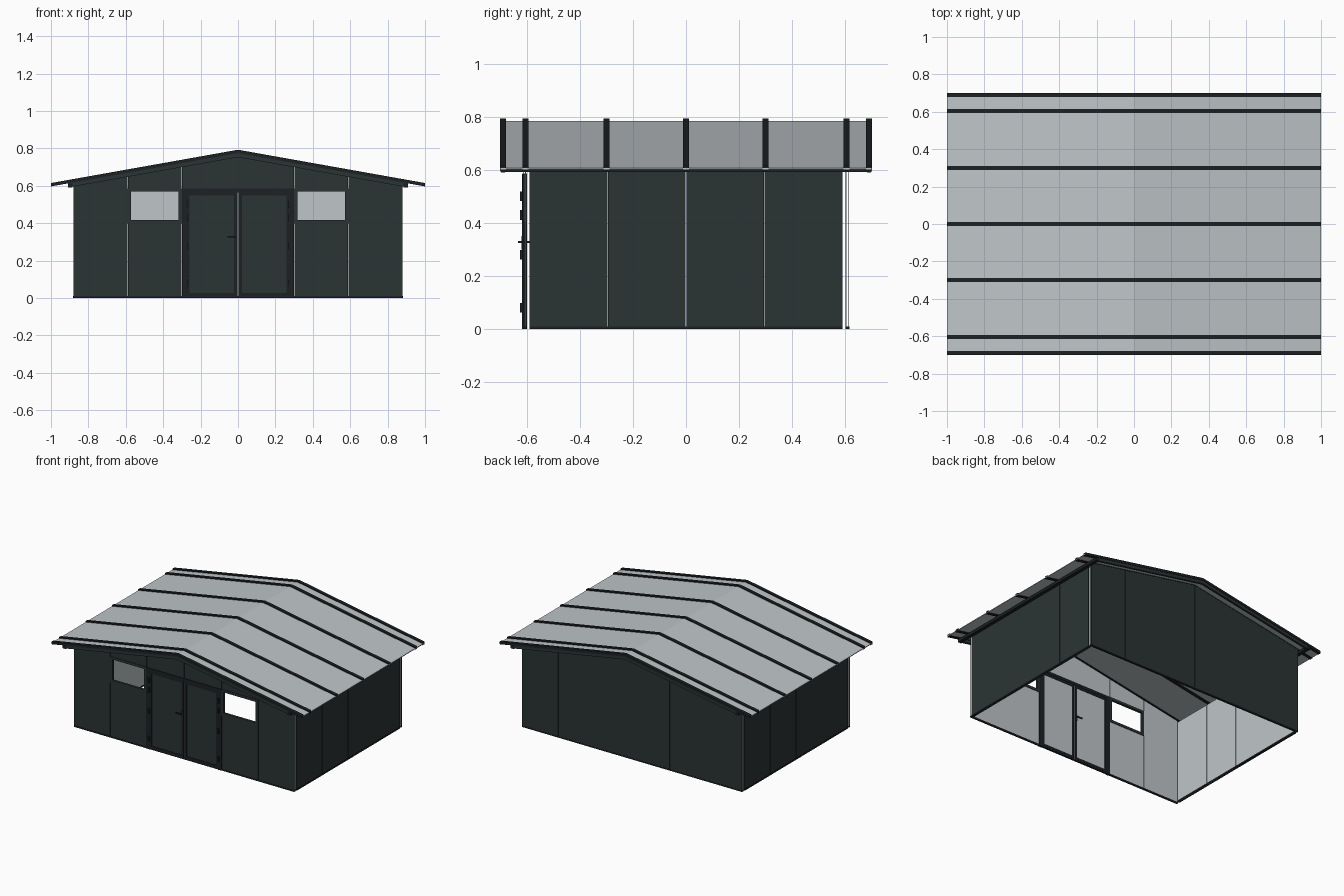
import bpy, bmesh
from mathutils import Vector

cube = bpy.data.objects.get("Cube")
if cube:
    bpy.data.objects.remove(cube, do_unlink=True)


def make_material(name, colour):
    m = bpy.data.materials.new(name)
    m.diffuse_color = (*colour, 1)
    m.use_nodes = True
    m.node_tree.nodes["Principled BSDF"].inputs["Base Color"].default_value = (*colour, 1)
    return m


GREEN = make_material("dark green cladding", (0.024, 0.034, 0.034))
TRIM = make_material("blackish trim", (0.012, 0.015, 0.017))
PALE = make_material("pale grey panel", (0.52, 0.56, 0.58))

SLOPE = 0.178
COLUMNS = [-0.88, -0.59, -0.3, 0, 0.3, 0.59, 0.88]
SIDE_SEAMS = [-0.59, -0.295, 0, 0.295, 0.59]
SEAM = 0.001


def roof_z(x, drop=0.0):
    return 0.787 - SLOPE * abs(x) - drop


def prisms(name, outlines, axis, a, b, mat):
    """Extrude 2D outlines between a and b along axis 'x' or 'y'."""
    bm = bmesh.new()
    for outline in outlines:
        def place(p, d):
            return Vector((d, p[0], p[1])) if axis == "x" else Vector((p[0], d, p[1]))
        lo = [bm.verts.new(place(p, a)) for p in outline]
        hi = [bm.verts.new(place(p, b)) for p in outline]
        n = len(outline)
        bm.faces.new(lo)
        bm.faces.new(hi[::-1])
        for i in range(n):
            j = (i + 1) % n
            bm.faces.new((lo[j], lo[i], hi[i], hi[j]))
    bmesh.ops.recalc_face_normals(bm, faces=bm.faces)
    mesh = bpy.data.meshes.new(name)
    bm.to_mesh(mesh)
    bm.free()
    mesh.materials.append(mat)
    obj = bpy.data.objects.new(name, mesh)
    bpy.context.scene.collection.objects.link(obj)
    return obj


def rect(u0, u1, z0, z1):
    return [(u0, z0), (u1, z0), (u1, z1), (u0, z1)]


def frame(u0, u1, z0, z1, w):
    """Four bars around a rectangle, drawn inside its bounds."""
    return [rect(u0, u0 + w, z0, z1), rect(u1 - w, u1, z0, z1),
            rect(u0 + w, u1 - w, z0, z0 + w), rect(u0 + w, u1 - w, z1 - w, z1)]


def gable(x0, x1, z0):
    return [(x0 + SEAM, z0), (x1 - SEAM, z0),
            (x1 - SEAM, roof_z(x1, 0.012)), (x0 + SEAM, roof_z(x0, 0.012))]


def chevron(half, top, bottom):
    """Two sloping bars that meet at the ridge."""
    return [[(0, roof_z(0, bottom)), (s * half, roof_z(half, bottom)),
             (s * half, roof_z(half, top)), (0, roof_z(0, top))] for s in (-1, 1)]


# Gable walls: separate panels, with openings in the front
spans = list(zip(COLUMNS, COLUMNS[1:]))
back = [gable(a, b, 0) for a, b in spans]
front = []
for a, b in spans:
    mid = abs(a + b) / 2
    if mid < 0.2:
        front.append(gable(a, b, 0.575))
    elif mid < 0.5:
        front += [rect(a + SEAM, b - SEAM, 0, 0.41), gable(a, b, 0.575)]
    else:
        front.append(gable(a, b, 0))
prisms("front_wall_outside", front, "y", -0.613, -0.61, GREEN)
prisms("front_wall_inside", front, "y", -0.607, -0.604, PALE)
prisms("back_wall_outside", back, "y", 0.612, 0.615, GREEN)
prisms("back_wall_inside", back, "y", 0.602, 0.605, PALE)

# Side walls
side = [rect(a + SEAM, b - SEAM, 0, 0.6) for a, b in zip(SIDE_SEAMS, SIDE_SEAMS[1:])]
for s, label in ((1, "left"), (-1, "right")):
    prisms(label + "_wall_outside", side, "x", s * 0.877, s * 0.88, GREEN)
    prisms(label + "_wall_inside", side, "x", s * 0.866, s * 0.869, PALE)
    prisms(label + "_base_rail", [rect(-0.59, 0.59, 0, 0.01)], "x", s * 0.864, s * 0.882, TRIM)
    prisms(label + "_eave_beam", [rect(-0.7, 0.7, 0.592, 0.612)], "x", s * 0.885, s * 0.91, TRIM)

# Base rails of the gable walls
prisms("front_base_rail", [rect(-0.88, 0.88, 0, 0.01)], "y", -0.615, -0.603, TRIM)
prisms("back_base_rail", [rect(-0.88, 0.88, 0, 0.01)], "y", 0.601, 0.616, TRIM)

# Roof sheets, cross strips and gable boards
prisms("roof_sheets", chevron(1, 0.002, 0.007), "y", -0.7, 0.7, PALE)
for i, y in enumerate([-0.69, -0.605, -0.3, 0, 0.3, 0.605, 0.69]):
    prisms("roof_strip_%d" % (i + 1), chevron(1, -0.006, 0.012),
           "y", y - 0.011, y + 0.011, TRIM)
for s, label in ((-1, "front"), (1, "back")):
    prisms(label + "_gable_board", chevron(0.91, 0.007, 0.034),
           "y", s * 0.682, s * 0.698, GREEN)

# Windows: open frames beside the doors
for s, label in ((1, "left"), (-1, "right")):
    u0, u1 = sorted((s * 0.3, s * 0.59))
    prisms(label + "_window_frame", frame(u0, u1, 0.4, 0.587, 0.018), "y", -0.617, -0.6, GREEN)

# Double door: surround, leaves, leaf frames, hinges
surround = [rect(-0.3, -0.275, 0, 0.585), rect(0.275, 0.3, 0, 0.585),
            rect(-0.275, 0.275, 0.565, 0.585)]
prisms("door_surround", surround, "y", -0.618, -0.6, TRIM)
for s, label in ((1, "left"), (-1, "right")):
    u0, u1 = sorted((s * 0.004, s * 0.275))
    prisms(label + "_door_outside", [rect(u0, u1, 0.01, 0.565)], "y", -0.613, -0.61, GREEN)
    prisms(label + "_door_inside", [rect(u0, u1, 0.01, 0.565)], "y", -0.608, -0.605, PALE)
    prisms(label + "_door_frame", frame(u0, u1, 0.01, 0.565, 0.017), "y", -0.617, -0.602, TRIM)
    hinges = [rect(s * 0.277 - 0.006, s * 0.277 + 0.006, z - 0.018, z + 0.018)
              for z in (0.08, 0.28, 0.43, 0.5)]
    prisms(label + "_door_hinges", hinges, "y", -0.626, -0.617, TRIM)

# Door handle: plate, spindle and levers on both sides
prisms("handle_plate", [rect(-0.022, -0.01, 0.3, 0.35)], "y", -0.62, -0.6, TRIM)
prisms("handle_spindle", [rect(-0.02, -0.012, 0.324, 0.332)], "y", -0.632, -0.59, TRIM)
for y, label in ((-0.634, "outside"), (-0.594, "inside")):
    prisms(label + "_handle_lever", [rect(-0.055, -0.012, 0.324, 0.332)], "y", y, y + 0.006, TRIM)
